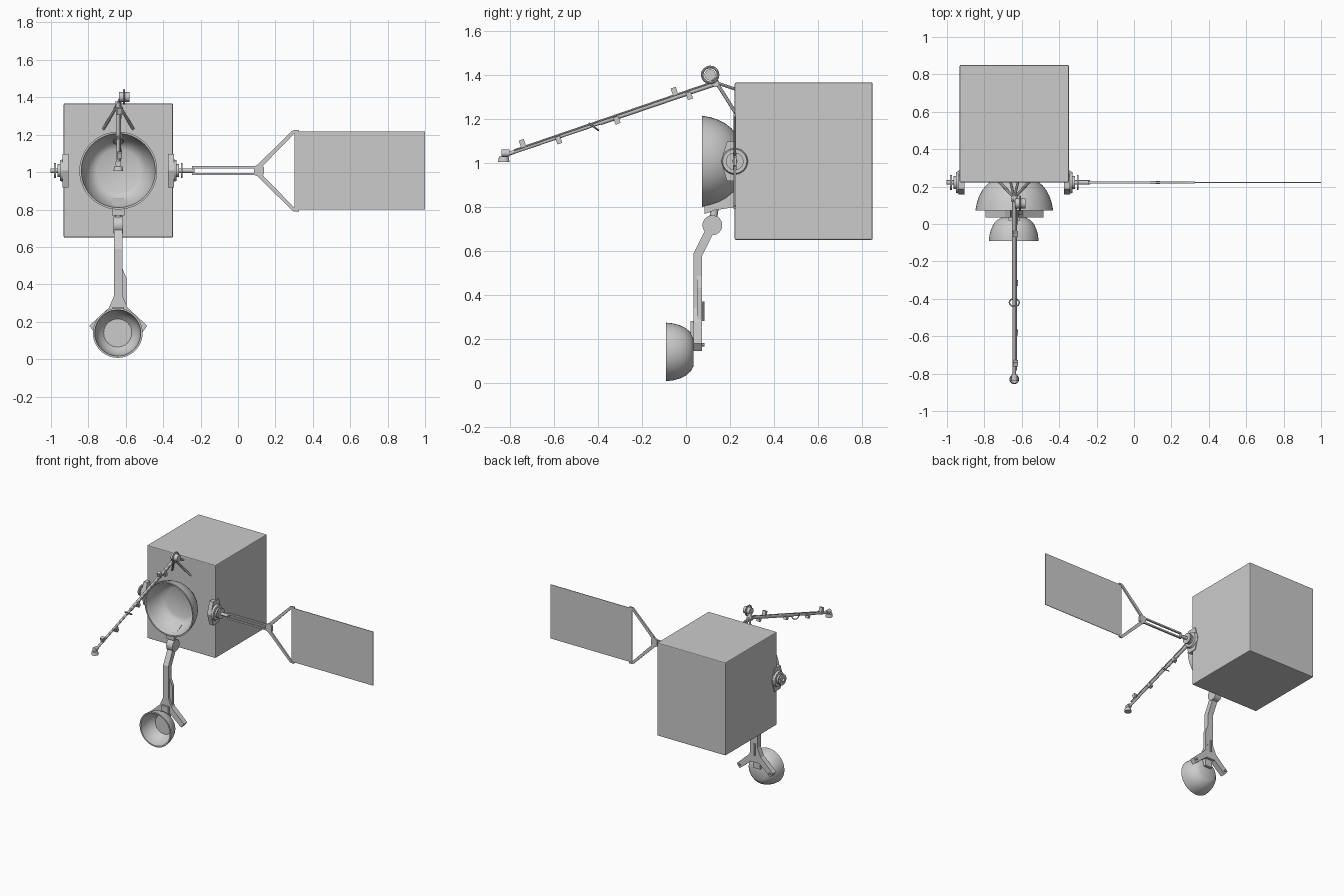
import bpy, bmesh, math
from mathutils import Vector

if "Cube" in bpy.data.objects:
    bpy.data.objects.remove(bpy.data.objects["Cube"])

CX = -0.64   # symmetry plane of the bus
HZ = 1.008   # height of dish and wing axis


def finish(name, bm, smooth=False):
    bmesh.ops.recalc_face_normals(bm, faces=bm.faces)
    me = bpy.data.meshes.new(name)
    bm.to_mesh(me)
    bm.free()
    ob = bpy.data.objects.new(name, me)
    bpy.context.collection.objects.link(ob)
    if smooth:
        bpy.ops.object.select_all(action='DESELECT')
        ob.select_set(True)
        bpy.context.view_layer.objects.active = ob
        bpy.ops.object.shade_smooth_by_angle(angle=math.radians(35))
    return ob


def box(name, x0, x1, y0, y1, z0, z1, bevel=0):
    bm = bmesh.new()
    bmesh.ops.create_cube(bm, size=1)
    for v in bm.verts:
        v.co = ((x0 + x1) / 2 + v.co.x * (x1 - x0),
                (y0 + y1) / 2 + v.co.y * (y1 - y0),
                (z0 + z1) / 2 + v.co.z * (z1 - z0))
    if bevel:
        bmesh.ops.bevel(bm, geom=bm.edges[:], offset=bevel, segments=2, affect='EDGES', profile=0.5)
    return finish(name, bm)


def rod(name, a, b, r, n=12, r2=None):
    a, b = Vector(a), Vector(b)
    bm = bmesh.new()
    bmesh.ops.create_cone(bm, cap_ends=True, segments=n, radius1=r,
                          radius2=r if r2 is None else r2, depth=(b - a).length)
    q = (b - a).to_track_quat('Z', 'Y')
    for v in bm.verts:
        v.co = q @ v.co + (a + b) / 2
    return finish(name, bm, n > 6)


def prism(name, pts, axis, lo, hi):
    """Extrude a 2D outline: axis 'x' takes (y, z) points, 'y' takes (x, z)."""
    place = (lambda p, d: (d, p[0], p[1])) if axis == 'x' else (lambda p, d: (p[0], d, p[1]))
    bm = bmesh.new()
    f = bm.faces.new([bm.verts.new(place(p, lo)) for p in pts])
    new = bmesh.ops.extrude_face_region(bm, geom=[f])['geom']
    vec = (hi - lo, 0, 0) if axis == 'x' else (0, hi - lo, 0)
    bmesh.ops.translate(bm, verts=[v for v in new if isinstance(v, bmesh.types.BMVert)], vec=vec)
    return finish(name, bm)


def dish(name, profile, x, z, n=48):
    """Revolve (radius, y) points round an axis along y, capping both ends."""
    bm = bmesh.new()
    rings = [[bm.verts.new((x + r * math.cos(2 * math.pi * i / n), y,
                            z + r * math.sin(2 * math.pi * i / n))) for i in range(n)]
             for r, y in profile]
    for a, b in zip(rings, rings[1:]):
        for i in range(n):
            bm.faces.new((a[i], a[(i + 1) % n], b[(i + 1) % n], b[i]))
    bm.faces.new(rings[0])
    bm.faces.new(rings[-1])
    return finish(name, bm, True)


def torus(name, c, axis, R, r, n=24, m=8):
    q = Vector(axis).to_track_quat('Z', 'Y')
    bm = bmesh.new()
    g = [[bm.verts.new(Vector(c) + q @ Vector((
        (R + r * math.cos(2 * math.pi * j / m)) * math.cos(2 * math.pi * i / n),
        (R + r * math.cos(2 * math.pi * j / m)) * math.sin(2 * math.pi * i / n),
        r * math.sin(2 * math.pi * j / m)))) for j in range(m)] for i in range(n)]
    for i in range(n):
        for j in range(m):
            bm.faces.new((g[i][j], g[(i + 1) % n][j], g[(i + 1) % n][(j + 1) % m], g[i][(j + 1) % m]))
    return finish(name, bm, True)


# Main bus
box("bus", -0.932, -0.348, 0.222, 0.85, 0.65, 1.367, 0.006)

# Large dish, its inner lip and the bracket below it
dish("main_dish", [(0.132, 0.224), (0.152, 0.205), (0.172, 0.18), (0.189, 0.147), (0.201, 0.11), (0.208, 0.072),
                   (0.198, 0.072), (0.19, 0.11), (0.178, 0.147), (0.161, 0.18), (0.14, 0.203), (0.115, 0.215)],
     CX, HZ)
prism("dish_bracket", [(0.085, 0.768), (0.13, 0.785), (0.225, 0.80), (0.225, 0.87), (0.19, 0.86), (0.085, 0.805)],
      'x', CX - 0.034, CX + 0.034)

# Arm carrying the small dish
rod("arm_pivot", (CX - 0.026, 0.12, 0.717), (CX + 0.026, 0.12, 0.717), 0.045, 32)
rod("pivot_post", (CX, 0.12, 0.72), (CX, 0.13, 0.79), 0.018)
prism("arm", [(0.085, 0.69), (0.034, 0.588), (0.034, 0.30), (0.074, 0.30), (0.074, 0.578), (0.125, 0.68)],
      'x', CX - 0.022, CX + 0.022)
half = [(0.022, 0.34), (0.05, 0.275), (0.155, 0.178), (0.13, 0.145), (0.035, 0.225)]
prism("arm_fork", [(CX + x, z) for x, z in half] + [(CX - x, z) for x, z in reversed(half)],
      'y', 0.034, 0.074)
prism("arm_cable_box", [(CX + 0.02, 0.49), (CX + 0.045, 0.43), (CX + 0.045, 0.24), (CX + 0.02, 0.24)],
      'y', 0.05, 0.072)
rod("arm_cable", (CX, 0.079, 0.28), (CX, 0.079, 0.37), 0.006, 8)
for s in (-1, 1):
    rod("fork_bolt", (CX + s * 0.13, 0.07, 0.172), (CX + s * 0.13, 0.085, 0.172), 0.008, 8)

# Small dish
dish("small_dish", [(0.066, 0.034), (0.088, 0.022), (0.108, 0.0), (0.122, -0.03), (0.13, -0.06), (0.133, -0.091),
                    (0.123, -0.091), (0.12, -0.06), (0.112, -0.03), (0.098, -0.003), (0.075, 0.018)],
     CX - 0.003, 0.14)
box("small_dish_mount", CX - 0.03, CX + 0.03, 0.02, 0.055, 0.17, 0.28)

# Wing hubs on both sides
hexa = [(0.222 + y, HZ + z) for y, z in
        [(-0.063, 0), (-0.035, 0.09), (0.035, 0.09), (0.063, 0), (0.035, -0.09), (-0.035, -0.09)]]
for s in (-1, 1):
    def P(d):
        return (CX + s * d, 0.222, HZ)
    lo, hi = sorted((CX + s * 0.265, CX + s * 0.298))
    prism("hub_plate", hexa, 'x', lo, hi)
    rod("hub_disc", P(0.298), P(0.312), 0.06, 32, 0.055)
    rod("hub_collar", P(0.312), P(0.325), 0.035, 24)
    rod("hub_shaft", P(0.325), P(0.362), 0.012, 16)
    rod("hub_washer", P(0.334), P(0.344), 0.04, 24)

# Solar wing: shaft, twin beams, fork struts and panel
WY = 0.222
rod("wing_shaft", (-0.28, WY, HZ), (-0.235, WY, HZ), 0.012)
box("beam_end", -0.245, -0.232, WY - 0.007, WY + 0.007, HZ - 0.024, HZ + 0.024)
for s in (-1, 1):
    z = HZ + s * 0.018
    box("wing_beam", -0.24, 0.11, WY - 0.006, WY + 0.006, z - 0.006, z + 0.006)
    prism("wing_strut", [(0.12, HZ + s * 0.012), (0.305, HZ + s * 0.202),
                         (0.305, HZ + s * 0.217), (0.29, HZ + s * 0.213), (0.105, HZ + s * 0.032)],
          'y', WY - 0.006, WY + 0.006)
    box("panel_clip", 0.298, 0.325, WY - 0.006, WY + 0.006,
        HZ + s * 0.212 - 0.006, HZ + s * 0.212 + 0.006)
prism("wing_joint", [(0.085, HZ - 0.022), (0.12, HZ - 0.038), (0.138, HZ - 0.018), (0.138, HZ + 0.018),
                     (0.12, HZ + 0.038), (0.085, HZ + 0.022)], 'y', WY - 0.008, WY + 0.008)
box("solar_panel", 0.303, 1.0, WY - 0.002, WY + 0.002, HZ - 0.208, HZ + 0.208)

# Sensor boom: struts, root joint and stepped tube
root = Vector((CX, 0.14, 1.365))
tip = Vector((CX, -0.83, 1.035))
for s in (-1, 1):
    rod("boom_leg", root, (CX + s * 0.08, 0.225, 1.23), 0.008, 8)
    rod("boom_brace", root, (CX + s * 0.02, 0.225, 1.337), 0.007, 8)
rod("boom_joint", (CX - 0.018, 0.135, 1.362), (CX + 0.018, 0.135, 1.362), 0.016, 16)
rod("boom_inner", root, root.lerp(tip, 0.55), 0.012)
rod("boom_outer", root.lerp(tip, 0.5), tip, 0.009)
rod("boom_cable", root.lerp(tip, 0.03) + Vector((0.012, 0, 0.01)),
    root.lerp(tip, 0.95) + Vector((0.012, 0, 0.008)), 0.004, 6)
torus("boom_ring", (CX, -0.42, 1.165), (0, 0.6, 0.8), 0.026, 0.004)

# Reel on the boom root
rod("reel_arm", root, (CX + 0.02, 0.11, 1.40), 0.012)
rod("reel", (CX + 0.005, 0.11, 1.402), (CX + 0.06, 0.11, 1.402), 0.026, 24)
torus("reel_rim", (CX + 0.03, 0.11, 1.402), (1, 0, 0), 0.036, 0.006)

# Small sensor blocks along the boom, at (y, z)
for y, z in [(-0.745, 1.09), (-0.58, 1.105), (-0.315, 1.195), (-0.053, 1.327), (0.015, 1.307)]:
    b = box("boom_sensor", -0.013, 0.013, -0.012, 0.012, -0.017, 0.017)
    b.location = (CX + 0.006, y, z)
    b.rotation_euler.x = math.radians(19)

# Boom tip
rod("tip_cap", (CX, -0.83, 1.005), (CX, -0.83, 1.03), 0.026, 16, 0.022)
rod("tip_ball", (CX, -0.84, 1.045), (CX, -0.805, 1.045), 0.016, 12)
